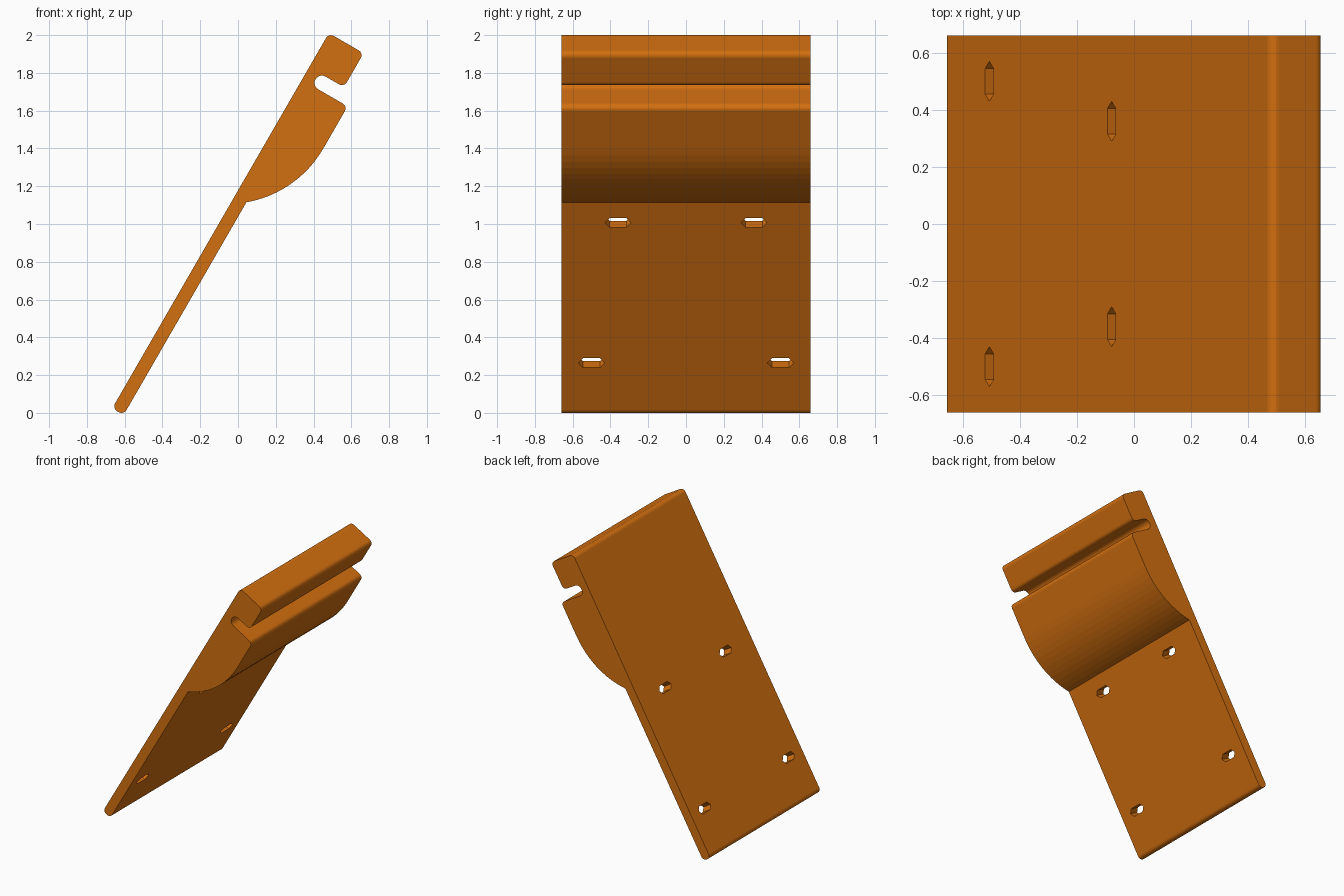
import bpy, bmesh
from math import sin, cos, radians, atan2, degrees
from mathutils import Vector

if "Cube" in bpy.data.objects:
    bpy.data.objects.remove(bpy.data.objects["Cube"])

# Local frame of the leaning plate: u runs up the slope, v runs out of its face
ORIGIN = Vector((-0.666, 0, 0.024))
U = Vector((cos(radians(60)), 0, sin(radians(60))))
V = Vector((sin(radians(60)), 0, -cos(radians(60))))
HALF_WIDTH = 0.66
THICK = 0.07
R = 0.03


def place(u, v, y):
    return ORIGIN + U * u + V * v + Vector((0, y, 0))


def arc(cu, cv, r, a0, a1, n):
    return [(cu + r * cos(radians(a0 + (a1 - a0) * i / n)),
             cv + r * sin(radians(a0 + (a1 - a0) * i / n))) for i in range(n + 1)]


def solid(name, bottoms, tops):
    bm = bmesh.new()
    a = [bm.verts.new(p) for p in bottoms]
    b = [bm.verts.new(p) for p in tops]
    bm.faces.new(a)
    bm.faces.new(b[::-1])
    n = len(a)
    for i in range(n):
        bm.faces.new((a[i], b[i], b[(i + 1) % n], a[(i + 1) % n]))
    bmesh.ops.recalc_face_normals(bm, faces=bm.faces)
    mesh = bpy.data.meshes.new(name)
    bm.to_mesh(mesh)
    bm.free()
    obj = bpy.data.objects.new(name, mesh)
    bpy.context.collection.objects.link(obj)
    return obj


# Side profile: rounded plate, swept belly, slot and head
belly_r = 0.587
belly_cv = 0.28 - belly_r
belly_start = degrees(atan2(THICK - belly_cv, 1.30 - 1.75))
outline = (
    arc(R, R, R, 270, 180, 5)
    + arc(R, THICK - R, R, 180, 90, 5)
    + arc(1.75, belly_cv, belly_r, belly_start, 90, 12)
    + arc(2.008 - R, 0.28 - R, R, 90, 0, 5)
    + arc(2.047, 0.10, 0.039, 180, 360, 10)
    + arc(2.086 + R, 0.2125 - R, R, 180, 90, 5)
    + arc(2.294 - R, 0.2125 - R, R, 90, 0, 5)
    + arc(2.294 - R, R, R, 0, -90, 5)
)
bracket = solid("slotted_bracket",
                [place(u, v, -HALF_WIDTH) for u, v in outline],
                [place(u, v, HALF_WIDTH) for u, v in outline])

# Four long hexagonal through holes, mirrored about the middle
hexagon = [(0, 0.07), (0.029, 0.045), (0.029, -0.045),
           (0, -0.07), (-0.029, -0.045), (-0.029, 0.045)]
for u, y in ((0.318, 0.50), (1.175, 0.36)):
    for side in (-1, 1):
        cutter = solid("hole_cutter",
                       [place(u + du, -0.05, side * y + dy) for du, dy in hexagon],
                       [place(u + du, THICK + 0.05, side * y + dy) for du, dy in hexagon])
        cutter.hide_render = True
        cut = bracket.modifiers.new("hole", 'BOOLEAN')
        cut.operation = 'DIFFERENCE'
        cut.solver = 'EXACT'
        cut.object = cutter
        bpy.context.view_layer.objects.active = bracket
        bpy.ops.object.modifier_apply(modifier=cut.name)
        bpy.data.objects.remove(cutter)

# Orange finish
orange = bpy.data.materials.new("orange")
orange.diffuse_color = (0.65, 0.16, 0.005, 1)
orange.use_nodes = True
orange.node_tree.nodes["Principled BSDF"].inputs["Base Color"].default_value = orange.diffuse_color
bracket.data.materials.clear()
bracket.data.materials.append(orange)
